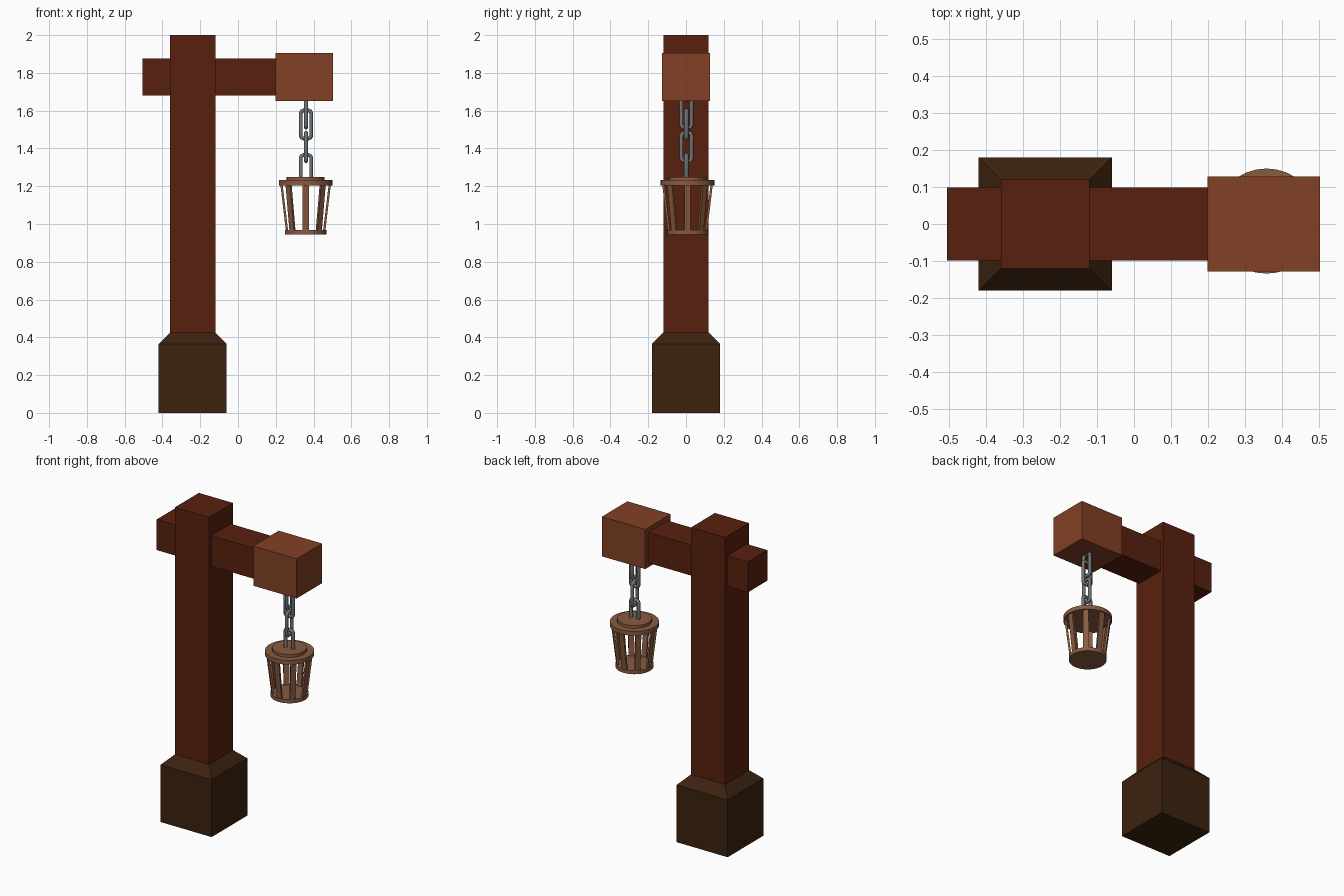
import bpy, bmesh, math
from mathutils import Matrix, Vector

if "Cube" in bpy.data.objects:
    bpy.data.objects.remove(bpy.data.objects["Cube"], do_unlink=True)


def material(name, rgb):
    m = bpy.data.materials.new(name)
    m.use_nodes = True
    m.diffuse_color = (*rgb, 1)
    bsdf = next(n for n in m.node_tree.nodes if n.type == "BSDF_PRINCIPLED")
    bsdf.inputs["Base Color"].default_value = (*rgb, 1)
    return m


RED_WOOD = material("red brown wood", (0.098, 0.0145, 0.0045))
CAP_WOOD = material("orange brown wood", (0.223, 0.051, 0.018))
DARK_WOOD = material("dark brown base", (0.045, 0.016, 0.0045))
CAGE_WOOD = material("pale brown wood", (0.25, 0.105, 0.053))
STEEL = material("grey steel", (0.16, 0.18, 0.19))


def add_object(name, mesh, mat):
    mesh.name = name
    mesh.materials.clear()
    mesh.materials.append(mat)
    obj = bpy.data.objects.new(name, mesh)
    bpy.context.collection.objects.link(obj)
    return obj


def finish(name, bm, mat):
    bmesh.ops.recalc_face_normals(bm, faces=bm.faces)
    mesh = bpy.data.meshes.new(name)
    bm.to_mesh(mesh)
    bm.free()
    return add_object(name, mesh, mat)


def box_bm(low, high):
    low, high = Vector(low), Vector(high)
    bm = bmesh.new()
    size = Matrix.Diagonal((*(high - low), 1))
    bmesh.ops.create_cube(bm, size=1, matrix=Matrix.Translation((low + high) / 2) @ size)
    return bm


def disc(name, radius, low, high):
    bm = bmesh.new()
    place = Matrix.Translation((LX, LY, (low + high) / 2))
    bmesh.ops.create_cone(bm, cap_ends=True, segments=32, radius1=radius,
                          radius2=radius, depth=high - low, matrix=place)
    return finish(name, bm, CAGE_WOOD)


# Base block with a sloped shoulder around the post
bm = box_bm((-0.42, -0.18, 0), (-0.06, 0.18, 0.365))
top = max(bm.faces, key=lambda f: f.calc_center_median().z)
shoulder = bmesh.ops.extrude_face_region(bm, geom=[top])["geom"]
bmesh.ops.delete(bm, geom=[top], context="FACES_ONLY")
for v in (g for g in shoulder if isinstance(g, bmesh.types.BMVert)):
    v.co.x = -0.24 + (v.co.x + 0.24) * 2 / 3
    v.co.y *= 2 / 3
    v.co.z = 0.425
finish("base_block", bm, DARK_WOOD)

# Post, cross beam and beam end cap
finish("post", box_bm((-0.36, -0.12, 0.4), (-0.12, 0.12, 2)), RED_WOOD)
finish("cross_beam", box_bm((-0.505, -0.098, 1.68), (0.25, 0.098, 1.875)), RED_WOOD)
finish("beam_end_cap", box_bm((0.198, -0.128, 1.652), (0.503, 0.128, 1.905)), CAP_WOOD)

# Hanging cage: lid, rim and floor
LX, LY = 0.358, 0.008
disc("cage_lid", 0.1, 1.22, 1.25)
disc("cage_rim", 0.142, 1.205, 1.232)
disc("cage_floor", 0.11, 0.944, 0.967)

# Eight leaning slats around the cage
bm = bmesh.new()
for i in range(8):
    slat = bmesh.ops.create_cube(bm, size=1)["verts"]
    turn = Matrix.Rotation(i * math.tau / 8, 4, "Z")
    for v in slat:
        upper = v.co.z > 0
        radial = (0.128 if upper else 0.098) + v.co.x * 0.012
        point = Vector((radial, v.co.y * 0.034, 1.21 if upper else 0.96))
        v.co = turn @ point + Vector((LX, LY, 0))
finish("cage_slats", bm, CAGE_WOOD)


# Chain of interlocked links, alternately turned a quarter
def chain_link(name, z, turned):
    w, h, c = 0.027, 0.074, 0.013
    corner = [(w, h - c), (w - c * 0.3, h - c * 0.3), (w - c, h)]
    right = corner + [(-x, y) for x, y in reversed(corner)]
    outline = right + [(-x, -y) for x, y in right]
    curve = bpy.data.curves.new(name, "CURVE")
    curve.dimensions = "3D"
    curve.bevel_depth = 0.0115
    curve.bevel_resolution = 1
    spline = curve.splines.new("POLY")
    spline.points.add(len(outline) - 1)
    spline.use_cyclic_u = True
    for p, (x, y) in zip(spline.points, outline):
        p.co = (0, x, y, 1) if turned else (x, 0, y, 1)
    helper = bpy.data.objects.new(name + "_path", curve)
    bpy.context.collection.objects.link(helper)
    graph = bpy.context.evaluated_depsgraph_get()
    mesh = bpy.data.meshes.new_from_object(helper.evaluated_get(graph))
    bpy.data.objects.remove(helper, do_unlink=True)
    link = add_object(name, mesh, STEEL)
    link.location = (0.36, 0.002, z)


for i, z in enumerate((1.585, 1.527, 1.408, 1.291)):
    chain_link(f"chain_link_{i + 1}", z, i % 2 == 0)
